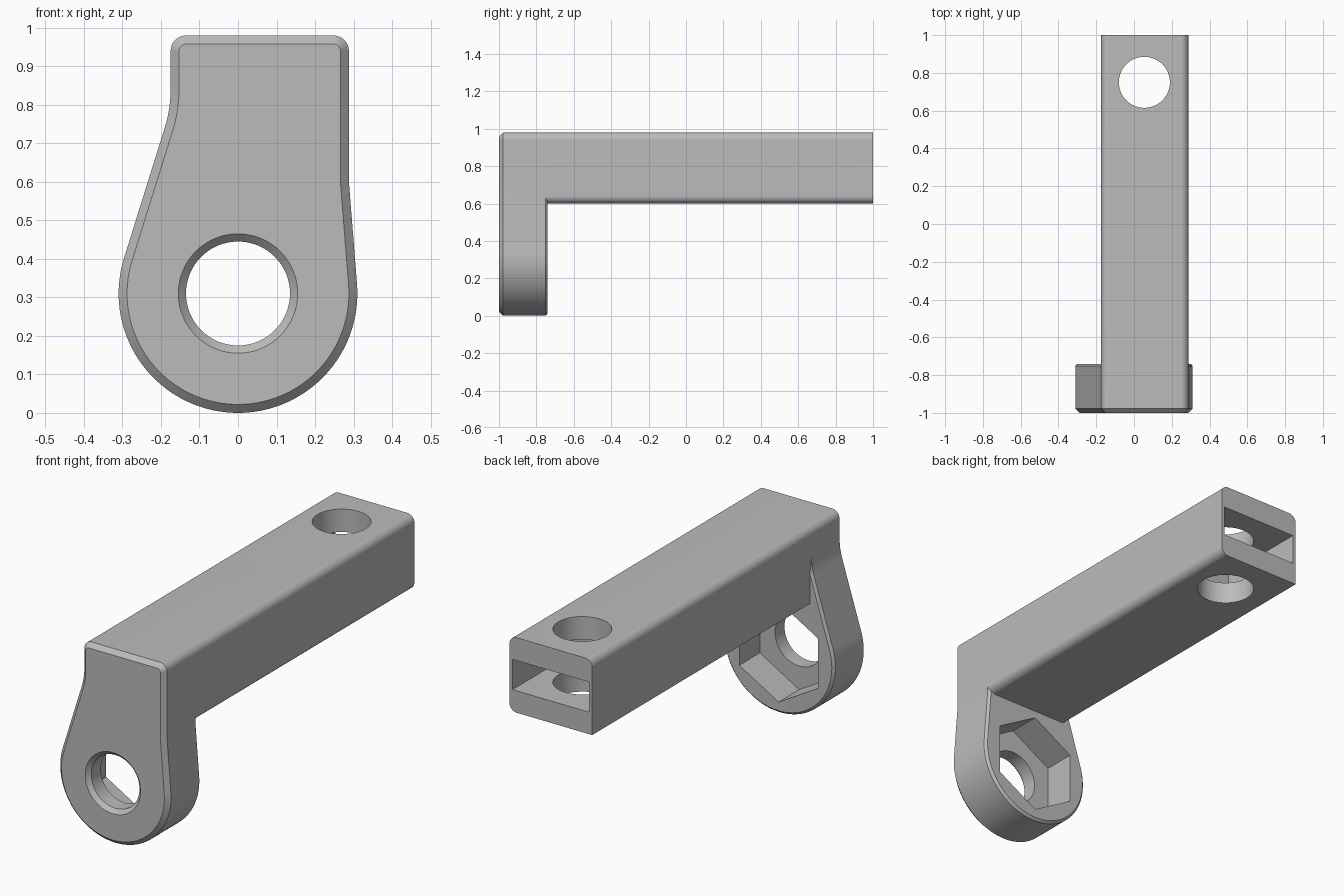
import bpy, bmesh, math
from mathutils import Vector

if "Cube" in bpy.data.objects:
    bpy.data.objects.remove(bpy.data.objects["Cube"])

LEFT, RIGHT, TOP, UNDER = -0.175, 0.288, 0.98, 0.60   # arm section
R, CZ = 0.31, 0.31                                    # eye of the head
FILLET = 0.04

grey = bpy.data.materials.new("plain grey")
grey.diffuse_color = (0.5, 0.5, 0.5, 1)
grey.use_nodes = True
grey.node_tree.nodes["Principled BSDF"].inputs["Base Color"].default_value = grey.diffuse_color


def arc(cx, cz, r, a0, a1, n):
    """Points on an arc, angles in degrees."""
    return [Vector((cx + r * math.cos(math.radians(a0 + (a1 - a0) * i / n)),
                    cz + r * math.sin(math.radians(a0 + (a1 - a0) * i / n))))
            for i in range(n + 1)]


def inset(pts, d):
    """Move a counter-clockwise outline inward by d."""
    out = []
    for i, p in enumerate(pts):
        a = (p - pts[i - 1]).normalized()
        b = (pts[(i + 1) % len(pts)] - p).normalized()
        na, nb = Vector((-a.y, a.x)), Vector((-b.y, b.x))
        out.append(p + (na + nb) * d / (1 + na.dot(nb)))
    return out


def loft(name, rings):
    """Solid through (y, outline) rings, front to back."""
    bm = bmesh.new()
    loops = [[bm.verts.new((p.x, y, p.y)) for p in pts] for y, pts in rings]
    n = len(loops[0])
    for a, b in zip(loops, loops[1:]):
        for i in range(n):
            bm.faces.new((a[i], a[(i + 1) % n], b[(i + 1) % n], b[i]))
    bm.faces.new(loops[0])
    bm.faces.new(loops[-1])
    bmesh.ops.recalc_face_normals(bm, faces=bm.faces)
    me = bpy.data.meshes.new(name)
    bm.to_mesh(me)
    bm.free()
    me.materials.append(grey)
    ob = bpy.data.objects.new(name, me)
    bpy.context.collection.objects.link(ob)
    return ob


def combine(target, other, op):
    """Apply a boolean and remove the helper."""
    bpy.context.view_layer.objects.active = target
    m = target.modifiers.new("bool", 'BOOLEAN')
    m.operation, m.object, m.solver = op, other, 'EXACT'
    bpy.ops.object.modifier_apply(modifier=m.name)
    bpy.data.objects.remove(other)


def circle(r, n=64, turn=0):
    return arc(0, CZ, r, turn, turn + 360, n)[:-1]


# Rounded top corners shared by head and arm
top_corners = (arc(RIGHT - FILLET, TOP - FILLET, FILLET, 0, 90, 8)
               + arc(LEFT + FILLET, TOP - FILLET, FILLET, 90, 180, 8))

# Head: round eye with tangent sides, chamfered front and back
bend = 17.3
neck_r = 0.33
neck = arc(LEFT - neck_r, 0.84, neck_r, 0, -bend, 6)
head_outline = (arc(0, CZ, R, 180 - bend, 364.5, 72)
                + [Vector((RIGHT, UNDER))] + top_corners + neck)
bracket = loft("bracket", [(-1.0, inset(head_outline, 0.022)), (-0.978, head_outline),
                           (-0.752, head_outline), (-0.74, inset(head_outline, 0.012))])

# Arm: long bar with one square lower edge
arm_outline = (arc(RIGHT - FILLET, UNDER + FILLET, FILLET, -90, 0, 8)
               + top_corners + [Vector((LEFT, UNDER))])
combine(bracket, loft("arm", [(-0.88, arm_outline), (1.0, arm_outline)]), 'UNION')

# Eye bore with countersunk front
combine(bracket, loft("bore", [(-1.02, circle(0.175)), (-0.98, circle(0.135)),
                               (-0.6, circle(0.135))]), 'DIFFERENCE')

# Hexagonal nut pocket behind the eye
combine(bracket, loft("nut_pocket", [(-0.905, circle(0.254, 6, 30)),
                                     (-0.6, circle(0.254, 6, 30))]), 'DIFFERENCE')

# Flat slot in the end of the arm
slot = [Vector(p) for p in ((-0.158, 0.711), (0.271, 0.711), (0.271, 0.864), (-0.158, 0.864))]
combine(bracket, loft("slot", [(0.52, slot), (1.1, slot)]), 'DIFFERENCE')

# Vertical bolt hole through the arm
bpy.ops.mesh.primitive_cylinder_add(vertices=64, radius=0.135, depth=1,
                                    location=(0.055, 0.75, 0.8))
combine(bracket, bpy.context.object, 'DIFFERENCE')

# Smooth rounds, crisp edges
bpy.ops.object.select_all(action='DESELECT')
bracket.select_set(True)
bpy.context.view_layer.objects.active = bracket
bpy.ops.object.shade_smooth_by_angle(angle=math.radians(30))
wn = bracket.modifiers.new("even_shading", 'WEIGHTED_NORMAL')
wn.keep_sharp = True
